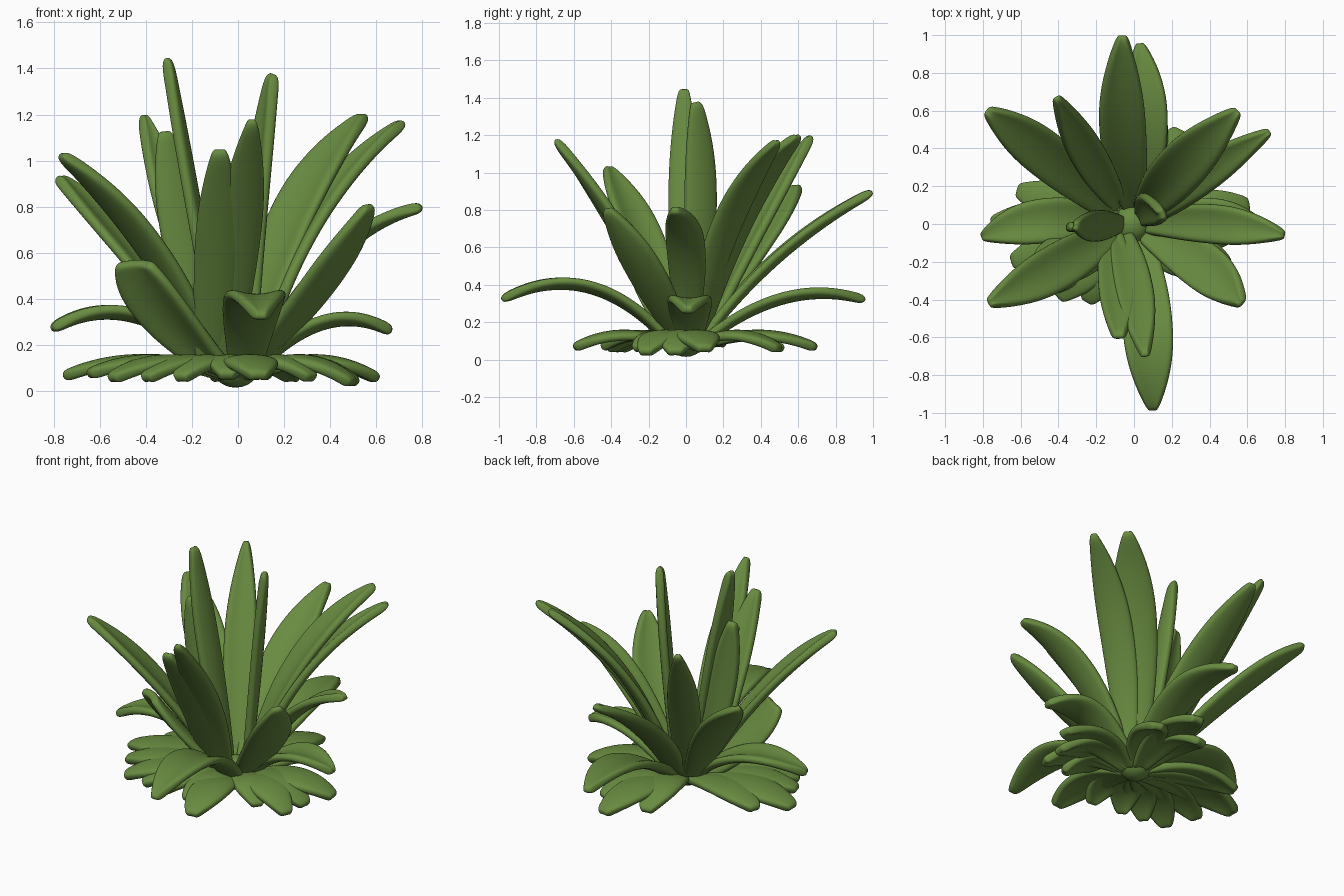
import bpy, bmesh, math
from mathutils import Vector

green = bpy.data.materials.new("leaf green")
green.diffuse_color = (0.14, 0.26, 0.052, 1)


def leaf(name, base, mid, tip, width, side=None, cup=0.12, root=0.5, blunt=0.18, thick=0.05):
    """Tapered, slightly cupped blade along a curve through base, mid and tip."""
    b, m, t = Vector(base), Vector(mid), Vector(tip)
    ctrl = 2 * m - (b + t) / 2
    flat = Vector((t.x - b.x, t.y - b.y, 0)).normalized()
    s = Vector(side).normalized() if side else Vector((-flat.y, flat.x, 0))
    rows, cols = 12, 4
    bm = bmesh.new()
    grid = []
    for i in range(rows + 1):
        k = i / rows
        p = b * (1 - k) ** 2 + ctrl * 2 * k * (1 - k) + t * k * k
        tan = ((ctrl - b) * (1 - k) + (t - ctrl) * k).normalized()
        across = (s - tan * s.dot(tan)).normalized()
        up = tan.cross(across)
        w = root + (1 - root) * math.sin(math.pi / 2 * min(1, k / 0.5))
        if k > 0.55:
            w *= 1 - (1 - blunt) * ((k - 0.55) / 0.45) ** 2
        row = []
        for j in range(cols + 1):
            u = 2 * j / cols - 1
            row.append(bm.verts.new(p + across * u * w * width / 2 + up * cup * width * w * (u * u - 0.4)))
        grid.append(row)
    for i in range(rows):
        for j in range(cols):
            bm.faces.new((grid[i][j], grid[i + 1][j], grid[i + 1][j + 1], grid[i][j + 1]))
    me = bpy.data.meshes.new(name)
    bm.to_mesh(me)
    bm.free()
    me.materials.append(green)
    for f in me.polygons:
        f.use_smooth = True
    ob = bpy.data.objects.new(name, me)
    bpy.context.collection.objects.link(ob)
    so = ob.modifiers.new("thickness", 'SOLIDIFY')
    so.thickness, so.offset = thick, 0
    ss = ob.modifiers.new("round", 'SUBSURF')
    ss.levels = ss.render_levels = 2
    return ob


# Upright centre leaves
leaf("centre_leaf_left", (-0.07, 0, 0.12), (-0.19, -0.01, 0.8), (-0.31, -0.01, 1.45), 0.17, (0.15, 1, 0), blunt=0.3)
leaf("centre_leaf_right", (0.04, 0.03, 0.12), (0.08, 0.08, 0.8), (0.15, 0.05, 1.38), 0.19, (-0.5, 1, 0), blunt=0.3)
leaf("centre_leaf_short", (-0.12, 0.03, 0.12), (-0.24, 0.0, 0.65), (-0.32, -0.01, 1.13), 0.18, (1, 0.25, 0), blunt=0.3)

# Tall outer leaves
leaf("tall_leaf_back", (0.0, 0.08, 0.1), (-0.06, 0.5, 0.56), (-0.06, 1.0, 0.9), 0.25)
leaf("tall_leaf_back_right", (0.05, 0.06, 0.12), (0.24, 0.29, 0.76), (0.55, 0.60, 1.2), 0.27)
leaf("tall_leaf_back_right_fork", (0.08, 0.04, 0.12), (0.32, 0.23, 0.74), (0.72, 0.49, 1.17), 0.2)
leaf("tall_leaf_back_left", (-0.08, 0.1, 0.12), (-0.24, 0.36, 0.66), (-0.41, 0.67, 1.2), 0.19)
leaf("tall_leaf_left_rear", (-0.1, 0.06, 0.12), (-0.46, 0.36, 0.6), (-0.78, 0.60, 0.93), 0.25)
leaf("tall_leaf_left_front", (-0.1, -0.03, 0.12), (-0.41, -0.23, 0.65), (-0.77, -0.42, 1.03), 0.25)
leaf("tall_leaf_front", (-0.07, -0.06, 0.12), (0.0, -0.33, 0.65), (0.06, -0.70, 1.18), 0.2, root=0.65)
leaf("tall_leaf_front_fork", (-0.12, -0.06, 0.12), (-0.09, -0.31, 0.58), (-0.08, -0.60, 1.05), 0.2, root=0.65, blunt=0.3)
leaf("tall_leaf_front_right", (0.06, -0.04, 0.12), (0.36, -0.22, 0.46), (0.57, -0.42, 0.81), 0.26)
leaf("tall_leaf_right", (0.06, 0.0, 0.1), (0.42, 0.0, 0.59), (0.80, -0.06, 0.80), 0.21)

# Arching middle leaves
leaf("arch_leaf_front", (0.03, -0.07, 0.08), (0.07, -0.52, 0.39), (0.10, -0.99, 0.32), 0.27)
leaf("arch_leaf_back", (0.02, 0.07, 0.08), (0.06, 0.52, 0.33), (0.03, 0.96, 0.32), 0.24)
leaf("arch_leaf_left", (-0.06, 0.0, 0.08), (-0.45, 0.02, 0.33), (-0.81, -0.07, 0.27), 0.24)
leaf("arch_leaf_right", (0.06, 0.02, 0.08), (0.37, 0.02, 0.30), (0.67, 0.01, 0.26), 0.24)
leaf("arch_leaf_front_left", (-0.07, -0.05, 0.08), (-0.33, -0.16, 0.36), (-0.45, -0.25, 0.56), 0.3,
     (-0.9, 0.45, 0.15), blunt=0.6)

# Lobed ground leaves: a few overlapping fingers each, given as tip x, y, z and width
ground = {
    "right": [(0.61, 0.10, 0.05, 0.24), (0.52, -0.06, 0.03, 0.24), (0.50, -0.22, 0.03, 0.22), (0.32, -0.26, 0.05, 0.2)],
    "left": [(-0.76, 0.0, 0.06, 0.26), (-0.62, 0.18, 0.08, 0.22), (-0.65, -0.20, 0.07, 0.22)],
    "front_left": [(-0.55, -0.36, 0.05, 0.22), (-0.40, -0.39, 0.05, 0.2), (-0.25, -0.41, 0.05, 0.2)],
    "front": [(0.09, -0.60, 0.06, 0.24), (-0.05, -0.45, 0.06, 0.2)],
    "back": [(0.10, 0.70, 0.06, 0.24), (0.24, 0.50, 0.05, 0.22), (-0.08, 0.52, 0.05, 0.22)],
}
for part, tips in ground.items():
    for n, (x, y, z, w) in enumerate(tips):
        leaf(f"ground_leaf_{part}_{n + 1}", (x * 0.06, y * 0.06, 0.06), (x * 0.55, y * 0.55, 0.13),
             (x, y, z), w, cup=-0.08, blunt=0.3, root=0.4)

# Small crown where the leaves meet
bpy.ops.mesh.primitive_uv_sphere_add(segments=20, ring_count=12, radius=0.1, location=(-0.01, 0, 0.1))
crown = bpy.context.object
crown.name = "crown"
crown.scale.z = 0.85
crown.data.materials.append(green)
bpy.ops.object.shade_smooth()
